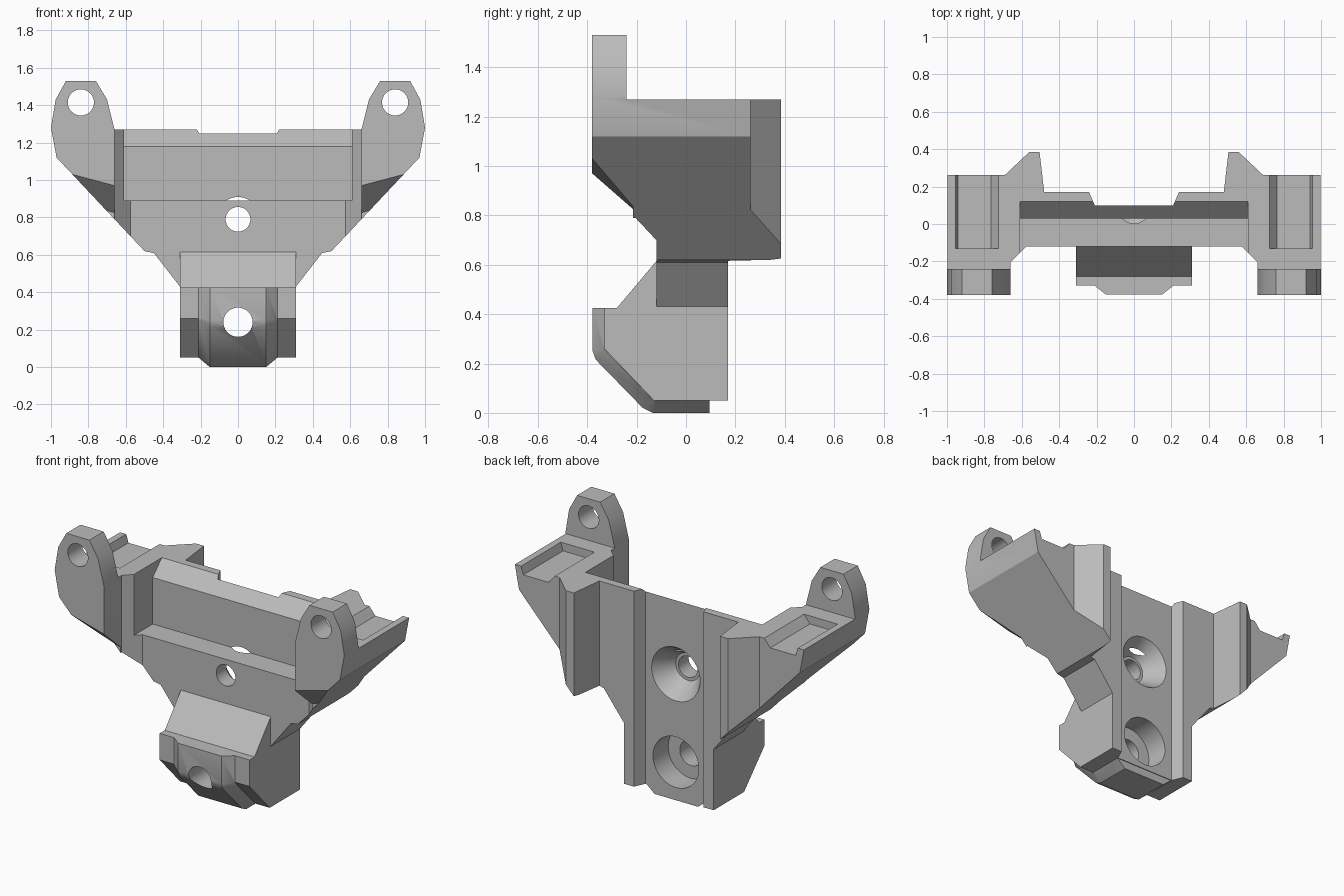
import bpy, bmesh, math
from mathutils import Vector, Matrix

if "Cube" in bpy.data.objects:
    bpy.data.objects.remove(bpy.data.objects["Cube"])

grey = bpy.data.materials.new("plain_grey")
grey.use_nodes = True
grey.diffuse_color = (0.5, 0.5, 0.5, 1)
grey.node_tree.nodes["Principled BSDF"].inputs["Base Color"].default_value = grey.diffuse_color


def finish(bm, name):
    bmesh.ops.recalc_face_normals(bm, faces=bm.faces)
    mesh = bpy.data.meshes.new(name)
    bm.to_mesh(mesh)
    bm.free()
    mesh.materials.append(grey)
    ob = bpy.data.objects.new(name, mesh)
    bpy.context.collection.objects.link(ob)
    return ob


def prism(name, points, axis, lo, hi):
    """Extrude a 2D outline along one axis from lo to hi."""
    place = {"x": lambda p, d: (d, p[0], p[1]),
             "y": lambda p, d: (p[0], d, p[1]),
             "z": lambda p, d: (p[0], p[1], d)}[axis]
    bm = bmesh.new()
    face = bm.faces.new([bm.verts.new(place(p, lo)) for p in points])
    out = bmesh.ops.extrude_face_region(bm, geom=[face])
    moved = [g for g in out["geom"] if isinstance(g, bmesh.types.BMVert)]
    step = Vector(place((0, 0), hi - lo))
    bmesh.ops.translate(bm, verts=moved, vec=step)
    return finish(bm, name)


def hull(name, points):
    bm = bmesh.new()
    for p in points:
        bm.verts.new(p)
    out = bmesh.ops.convex_hull(bm, input=bm.verts)
    junk = [g for g in out["geom_interior"] if isinstance(g, bmesh.types.BMVert)]
    bmesh.ops.delete(bm, geom=junk, context="VERTS")
    bmesh.ops.dissolve_limit(bm, angle_limit=0.01, verts=bm.verts, edges=bm.edges)
    return finish(bm, name)


def bore(x, z, y_front, y_back, r_front, r_back):
    """Round cutter along y, tapered if the radii differ."""
    bm = bmesh.new()
    turn = Matrix.Translation((x, (y_front + y_back) / 2, z)) @ Matrix.Rotation(math.pi / 2, 4, "X")
    bmesh.ops.create_cone(bm, cap_ends=True, segments=48, radius1=r_back, radius2=r_front,
                          depth=y_back - y_front, matrix=turn)
    return finish(bm, "bore_cutter")


def combine(target, other, operation):
    mod = target.modifiers.new("join", "BOOLEAN")
    mod.object, mod.operation, mod.solver = other, operation, "EXACT"
    bpy.context.view_layer.objects.active = target
    bpy.ops.object.modifier_apply(modifier=mod.name)
    bpy.data.objects.remove(other)


def mirrored(half):
    return half + [(-x, v) for x, v in reversed(half)]


# Main bracket: plan outline crossed with front outline
plan = [(.21, .10), (.24, .17), (.48, .17), (.505, .385), (.56, .385), (.69, .262), (1.05, .262),
        (1.05, -.38), (.66, -.38), (.66, -.205), (.575, -.12)]
front = [(.66, 1.27), (.70, 1.43), (.76, 1.53), (.92, 1.53), (.975, 1.43), (1.0, 1.28), (.97, 1.12),
         (.5, .62), (.45, .61), (.31, .43), (.31, .05)]
bracket = prism("bracket", mirrored(plan), "z", -.1, 1.7)
combine(bracket, prism("front_outline", mirrored(front), "y", -.6, .6), "INTERSECT")

# Clear everything above the arms behind the ears
top_box = [(-.24, 1.27), (.6, 1.27), (.6, 1.8), (-.24, 1.8)]
combine(bracket, prism("top_cutter", top_box, "x", -1.2, 1.2), "DIFFERENCE")

# Wide front recess with a sloped upper lip
recess = [(-.6, .89), (.03, .89), (.03, 1.18), (.15, 1.3), (.15, 1.4), (-.6, 1.4)]
combine(bracket, prism("recess_cutter", recess, "x", -.61, .61), "DIFFERENCE")

# Ears: slanted underside, shallow arm tray and pin hole
for side in (-1, 1):
    wedge = []
    for x in (.6, 1.1):
        for y in (-.5, -.215):
            slant = .97 + .267 * (x - .66) - .875 * (y + .38)
            wedge += [(side * x, y, slant), (side * x, y, .3)]
    combine(bracket, hull("underside_cutter", wedge), "DIFFERENCE")
    tray = [(side * x, y, z) for y in (-.13, .4)
            for x, z in ((.72, 1.275), (.765, 1.22), (.94, 1.22), (.957, 1.275))]
    combine(bracket, hull("tray_cutter", tray), "DIFFERENCE")
    combine(bracket, bore(side * .84, 1.415, -.5, -.1, .07, .07), "DIFFERENCE")

# Lower block with sloped shoulder
block = [(-.33, .425), (-.28, .425), (-.12, .615), (0, .615), (0, .05), (-.13, .05), (-.33, .26)]
combine(bracket, prism("lower_block", block, "x", -.31, .31), "UNION")

# Raised nose wrapping the front and bottom of the block
base = [(-.33, .425), (-.33, .255), (-.13, .05), (.095, .05), (.095, .425)]
crown = [(-.378, .425), (-.378, .25), (-.365, .215), (-.175, .02), (-.135, 0), (.095, 0)]
nose = [(s * x, y, z) for s in (-1, 1) for x, pts in ((.21, base), (.15, crown)) for y, z in pts]
combine(bracket, hull("nose", nose), "UNION")

# Screw holes: countersunk above, counterbored below
for cutter in (bore(0, .79, -.5, .5, .066, .066), bore(0, .79, -.02, .101, .085, .168),
               bore(0, .24, -.6, .5, .078, .078), bore(0, .24, -.05, .3, .158, .158)):
    combine(bracket, cutter, "DIFFERENCE")

bpy.ops.object.select_all(action="DESELECT")
bracket.select_set(True)
bpy.context.view_layer.objects.active = bracket
bpy.ops.object.shade_smooth_by_angle(angle=math.radians(25))
